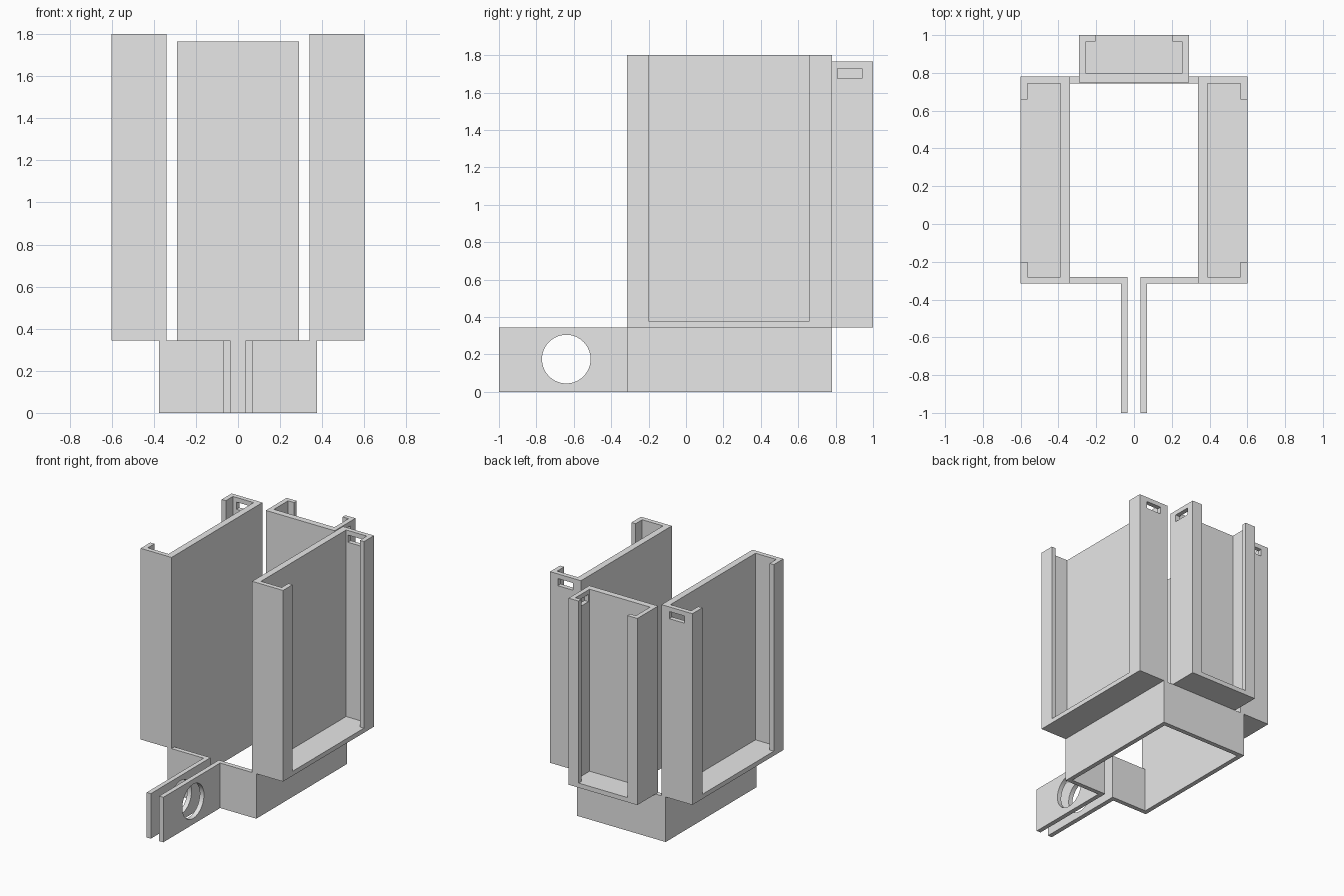
import bpy
import bmesh
from math import pi
from mathutils import Matrix

old = bpy.data.objects.get("Cube")
if old:
    bpy.data.objects.remove(old, do_unlink=True)

# Single matte grey
grey = bpy.data.materials.new("plain_grey")
grey.use_nodes = True
COLOR = (0.8, 0.8, 0.8, 1)
grey.diffuse_color = COLOR
grey.node_tree.nodes["Principled BSDF"].inputs["Base Color"].default_value = COLOR

T = 0.035      # wall thickness
RIM = 0.343    # height of the base frame


def make_object(name, bm):
    bmesh.ops.recalc_face_normals(bm, faces=bm.faces)
    mesh = bpy.data.meshes.new(name)
    bm.to_mesh(mesh)
    bm.free()
    mesh.materials.append(grey)
    obj = bpy.data.objects.new(name, mesh)
    bpy.context.collection.objects.link(obj)
    return obj


def box(name, xs, ys, zs):
    bm = bmesh.new()
    bmesh.ops.create_cube(bm, size=1)
    for v in bm.verts:
        v.co = [max(r) if c > 0 else min(r) for c, r in zip(v.co, (xs, ys, zs))]
    return make_object(name, bm)


def cut(obj, cutters):
    for c in cutters:
        c.hide_render = True
        mod = obj.modifiers.new("cut", 'BOOLEAN')
        mod.operation = 'DIFFERENCE'
        mod.solver = 'EXACT'
        mod.object = c
    graph = bpy.context.evaluated_depsgraph_get()
    mesh = bpy.data.meshes.new_from_object(obj.evaluated_get(graph))
    obj.modifiers.clear()
    obj.data = mesh
    for c in cutters:
        bpy.data.objects.remove(c, do_unlink=True)


# Base frame with two clamp arms: half outline mirrored, then extruded
half = [(T, -1), (2 * T, -1), (2 * T, -0.315), (0.375, -0.315), (0.375, 0.78)]
inner = [(0.34, 0.745), (0.34, -0.28), (T, -0.28)]
outline = half + [(-x, y) for x, y in reversed(half)]
outline += [(-x, y) for x, y in reversed(inner)] + inner
bm = bmesh.new()
face = bm.faces.new([bm.verts.new((x, y, 0)) for x, y in outline])
ext = bmesh.ops.extrude_face_region(bm, geom=[face])
bmesh.ops.translate(bm, vec=(0, 0, RIM),
                    verts=[g for g in ext["geom"] if isinstance(g, bmesh.types.BMVert)])
base = make_object("base_frame", bm)

# Round hole through both arms
bm = bmesh.new()
bmesh.ops.create_cone(bm, cap_ends=True, segments=64, radius1=0.13, radius2=0.13, depth=0.4,
                      matrix=Matrix.Translation((0, -0.64, 0.175)) @ Matrix.Rotation(pi / 2, 4, 'Y'))
cut(base, [make_object("hole_cutter", bm)])

# Side holders: open-topped trays with outer lips and a slot in the back wall
FLOOR = RIM + T
for name, s in (("left_holder", 1), ("right_holder", -1)):
    holder = box(name, (s * 0.34, s * 0.6), (-0.315, 0.78), (RIM, 1.8))
    cut(holder, [
        box("cavity_cutter", (s * 0.39, s * 0.565), (-0.28, 0.745), (FLOOR, 2)),
        box("window_cutter", (s * 0.5, s * 0.7), (-0.2, 0.66), (FLOOR, 2)),
        box("slot_cutter", (s * 0.405, s * 0.535), (0.7, 0.85), (1.71, 1.765)),
    ])

# Rear holder: narrower tray opening backwards, slot in one side wall
rear = box("rear_holder", (-0.29, 0.29), (0.75, 1), (RIM, 1.765))
cut(rear, [
    box("cavity_cutter", (-0.255, 0.255), (0.797, 0.967), (FLOOR, 2)),
    box("window_cutter", (-0.205, 0.205), (0.9, 1.1), (FLOOR, 2)),
    box("slot_cutter", (0.22, 0.35), (0.81, 0.94), (1.675, 1.73)),
])

# Smooth the round hole, keep every corner crisp
bpy.ops.object.select_all(action='DESELECT')
base.select_set(True)
bpy.context.view_layer.objects.active = base
bpy.ops.object.shade_smooth_by_angle(angle=pi / 6)
